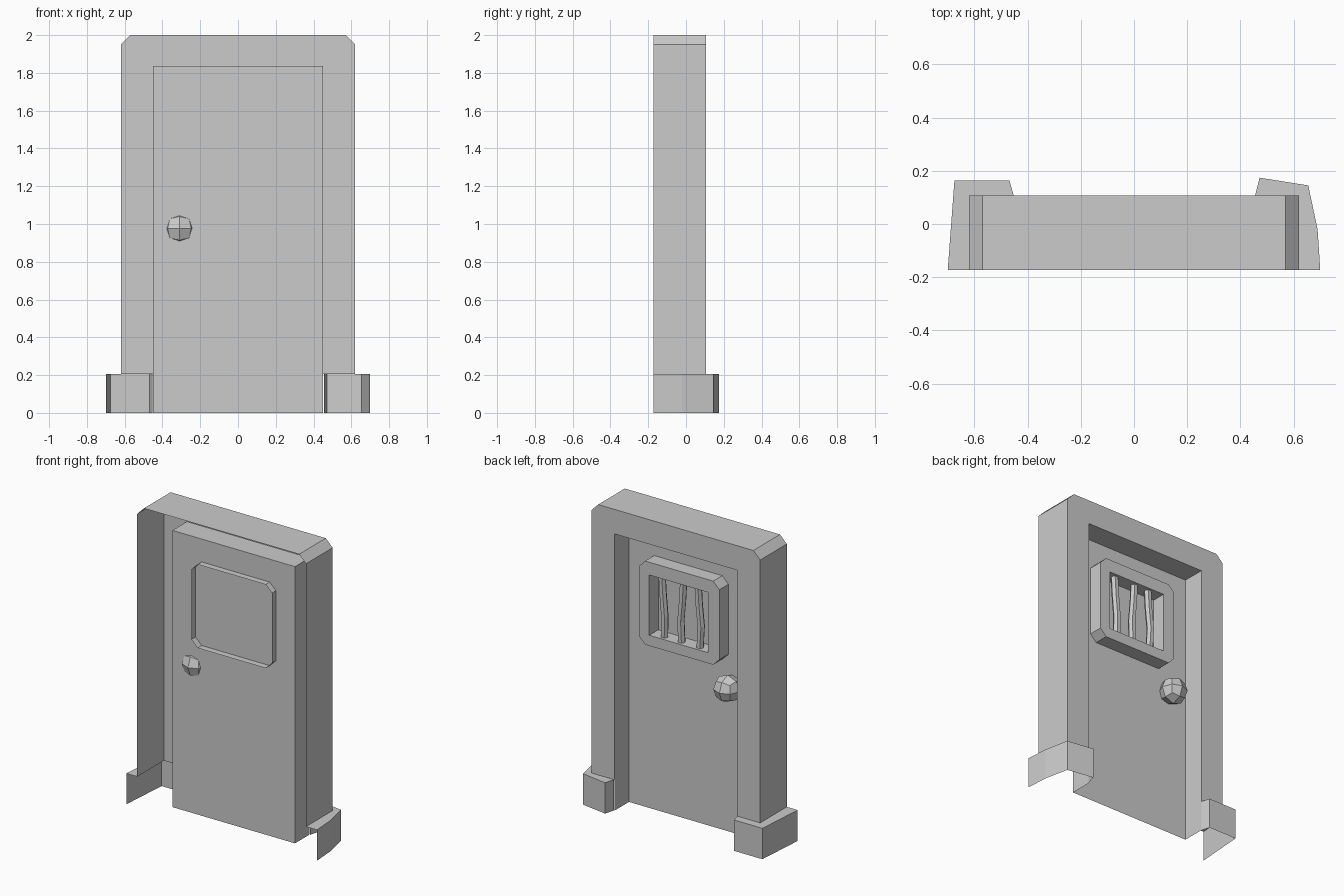
import bpy, bmesh, math
from mathutils import Vector

if "Cube" in bpy.data.objects:
    bpy.data.objects.remove(bpy.data.objects["Cube"])

FRONT, BACK, PANEL = 0.107, -0.172, -0.045   # depths along y
STEP = 0.205                                 # height of the base blocks


def make(name, build):
    bm = bmesh.new()
    build(bm)
    bmesh.ops.remove_doubles(bm, verts=bm.verts, dist=1e-4)
    bmesh.ops.recalc_face_normals(bm, faces=bm.faces)
    me = bpy.data.meshes.new(name)
    bm.to_mesh(me)
    bm.free()
    ob = bpy.data.objects.new(name, me)
    bpy.context.collection.objects.link(ob)
    return ob


def face(bm, pts):
    bm.faces.new([bm.verts.new(p) for p in pts])


def strip(bm, a, b, closed=False):
    """Quads between two matching rows of points."""
    n = len(a)
    for i in range(n if closed else n - 1):
        j = (i + 1) % n
        face(bm, [a[i], a[j], b[j], b[i]])


def at_y(pts, y):
    return [(x, y, z) for x, z in pts]


def at_z(pts, z):
    return [(x, y, z) for x, y in pts]


# door surround: open-backed shell with chamfered top corners and a deep reveal
outer = [(-.62, STEP), (-.62, 1.95), (-.57, 2), (.57, 2), (.62, 1.95), (.62, STEP)]
inner = [(-.45, STEP), (-.45, 1.837), (-.45, 1.837), (.45, 1.837), (.45, 1.837), (.45, STEP)]
reveal = [(-.45, 0), (-.45, 1.837), (.45, 1.837), (.45, 0)]


def surround(bm):
    strip(bm, at_y(outer, FRONT), at_y(outer, BACK))
    for i in range(5):
        pts = at_y([outer[i], outer[i + 1], inner[i + 1], inner[i]], FRONT)
        face(bm, list(dict.fromkeys(pts)))
    strip(bm, at_y(reveal, FRONT), at_y(reveal, PANEL))


make("door_surround", surround)
make("door_panel", lambda bm: face(bm, at_y(reveal, PANEL)))

# base blocks: open-bottomed shells around the surround's feet
feet = {
    "left_base": [(-.70, BACK), (-.675, .163), (-.468, .163), (-.452, FRONT)],
    "right_base": [(.70, BACK), (.69, -.02), (.655, .145), (.472, .174), (.455, FRONT)],
}
for name, prof in feet.items():
    def base(bm, prof=prof):
        s = math.copysign(1, prof[0][0])
        strip(bm, at_z(prof, 0), at_z(prof, STEP))
        face(bm, at_z(prof + [(s * .62, FRONT), (s * .62, BACK)], STEP))
    make(name, base)

# window casing: chamfered tube poking through the panel, rim and opening on the far side
x0, x1, z0, z1, c = -.28, .31, 1.13, 1.685, .045
casing = [(x0, z0 + c), (x0, z1 - c), (x0 + c, z1), (x1 - c, z1),
          (x1, z1 - c), (x1, z0 + c), (x1 - c, z0), (x0 + c, z0)]
hx0, hx1, hz0, hz1 = -.195, .235, 1.20, 1.60
corners = [(hx0, hz0), (hx0, hz1), (hx1, hz1), (hx1, hz0)]
hole = [corners[i] for i in (0, 1, 1, 2, 2, 3, 3, 0)]
WIN = .05


def window(bm):
    strip(bm, at_y(casing, -.088), at_y(casing, WIN), True)
    for i in range(8):
        j = (i + 1) % 8
        pts = at_y([casing[i], casing[j], hole[j], hole[i]], WIN)
        face(bm, list(dict.fromkeys(pts)))
    strip(bm, at_y(corners, WIN), at_y(corners, PANEL), True)


make("window_casing", window)

# slightly crooked six-sided window bars
for k, (x, lean, bend) in enumerate([(.155, .012, -.006), (.02, -.006, .008), (-.11, .004, -.01)]):
    def bar(bm):
        rings = []
        for t in (0, .35, .7, 1):
            cx = x + lean * (t - .5) + bend * math.sin(t * 5)
            rings.append([(cx + .024 * math.cos(a * math.pi / 3),
                           .012 + .024 * math.sin(a * math.pi / 3),
                           hz0 + t * (hz1 - hz0)) for a in range(6)])
        for a, b in zip(rings, rings[1:]):
            strip(bm, a, b, True)
    make(f"window_bar_{k + 1}", bar)


# knob: cube divided once and pushed out to a ball, passing through the panel
def knob(bm):
    bmesh.ops.create_cube(bm, size=2)
    bmesh.ops.subdivide_edges(bm, edges=bm.edges[:], cuts=1, use_grid_fill=True)
    for v in bm.verts:
        v.co = v.co.normalized() * .088 + Vector((-.31, .005, .977))


make("door_knob", knob)
